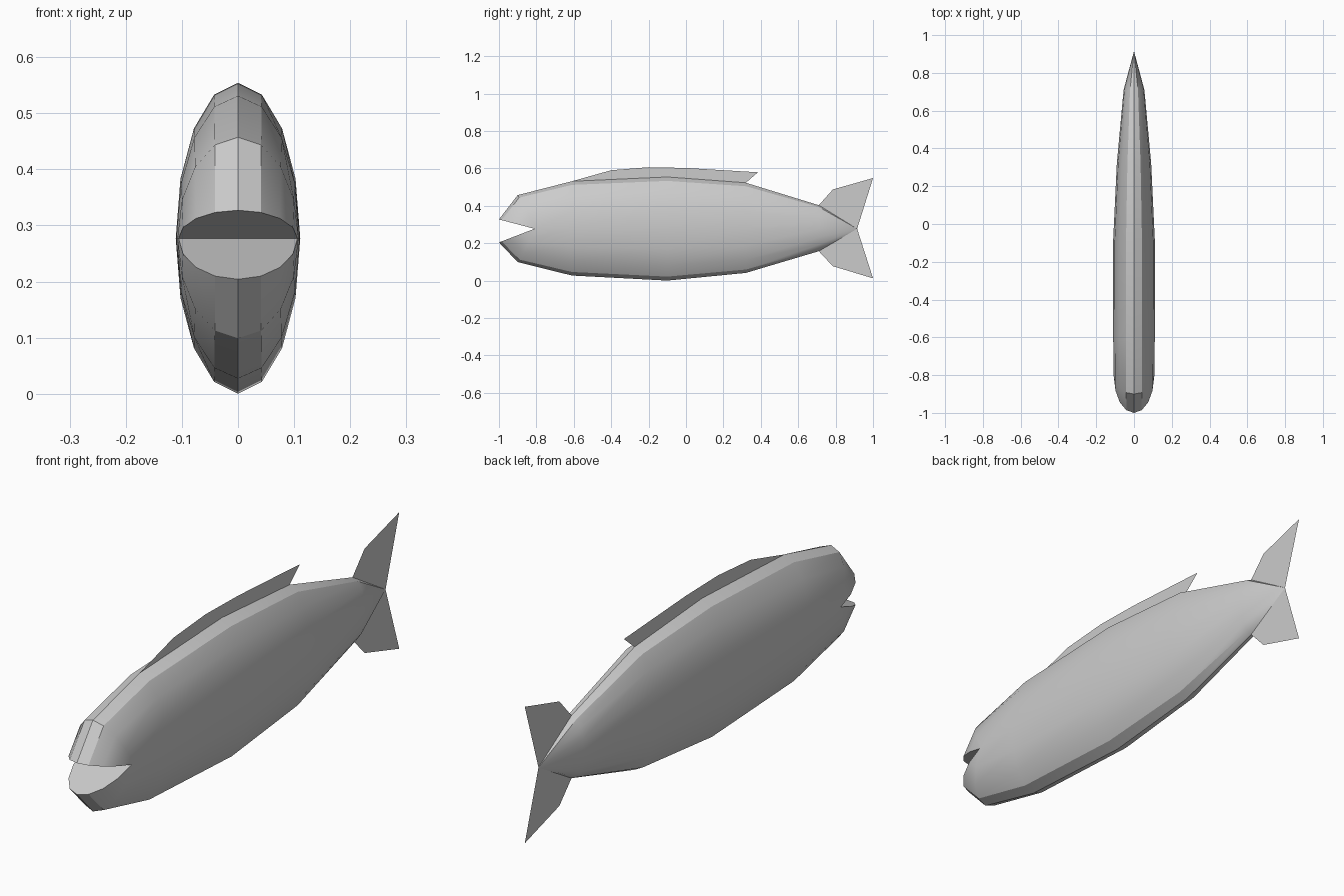
import bpy, bmesh
from math import sin, cos, pi, radians

if "Cube" in bpy.data.objects:
    bpy.data.objects.remove(bpy.data.objects["Cube"])

ZC = 0.277   # height of the body axis
N = 16       # sides around the body


def new_object(name, bm):
    mesh = bpy.data.meshes.new(name)
    bm.to_mesh(mesh)
    bm.free()
    ob = bpy.data.objects.new(name, mesh)
    bpy.context.collection.objects.link(ob)
    return ob


def flat_fin(name, outline):
    """Paper-thin fin in the x = 0 plane from (y, z) points."""
    bm = bmesh.new()
    bm.faces.new([bm.verts.new((0, y, z)) for y, z in outline])
    return new_object(name, bm)


# Body rings: y, forward bulge, half width, height above axis, depth below axis
rings = [
    (-0.81, 0.19, 0.106, 0.050, 0.073),   # lips
    (-0.80, 0.10, 0.108, 0.180, 0.178),   # snout
    (-0.61, 0.00, 0.110, 0.254, 0.250),
    (-0.10, 0.00, 0.111, 0.277, 0.277),
    (0.32, 0.00, 0.091, 0.246, 0.236),
    (0.71, 0.00, 0.055, 0.126, 0.120),
]

bm = bmesh.new()
loops = []
for y, bulge, w, up, down in rings:
    loop = []
    for i in range(N):
        c, s = cos(2 * pi * i / N), sin(2 * pi * i / N)
        loop.append(bm.verts.new((w * c, y - bulge * abs(s), ZC + (up if s > 0 else down) * s)))
    loops.append(loop)
for a, b in zip(loops, loops[1:]):
    for i in range(N):
        j = (i + 1) % N
        bm.faces.new((a[i], a[j], b[j], b[i]))
# Tail point
tip = bm.verts.new((0, 0.915, ZC))
for i in range(N):
    bm.faces.new((loops[-1][i], loops[-1][(i + 1) % N], tip))
# Open mouth: roof and floor meeting in a wedge
lips = loops[0]
bm.faces.new(lips[:N // 2 + 1])
bm.faces.new(lips[N // 2:] + lips[:1])
bmesh.ops.recalc_face_normals(bm, faces=bm.faces)
body = new_object("fish_body", bm)
bpy.context.view_layer.objects.active = body
body.select_set(True)
bpy.ops.object.shade_smooth_by_angle(angle=radians(30))

# Dorsal fin
flat_fin("dorsal_fin", [(-0.61, 0.531), (-0.4, 0.59), (-0.2, 0.606), (0.0, 0.602),
                        (0.385, 0.579), (0.32, 0.523), (-0.1, 0.554)])

# Forked tail fin
flat_fin("tail_fin_upper", [(0.71, 0.403), (0.785, 0.487), (1.0, 0.548), (0.915, ZC)])
flat_fin("tail_fin_lower", [(0.71, 0.157), (0.915, ZC), (1.0, 0.012), (0.785, 0.077)])
